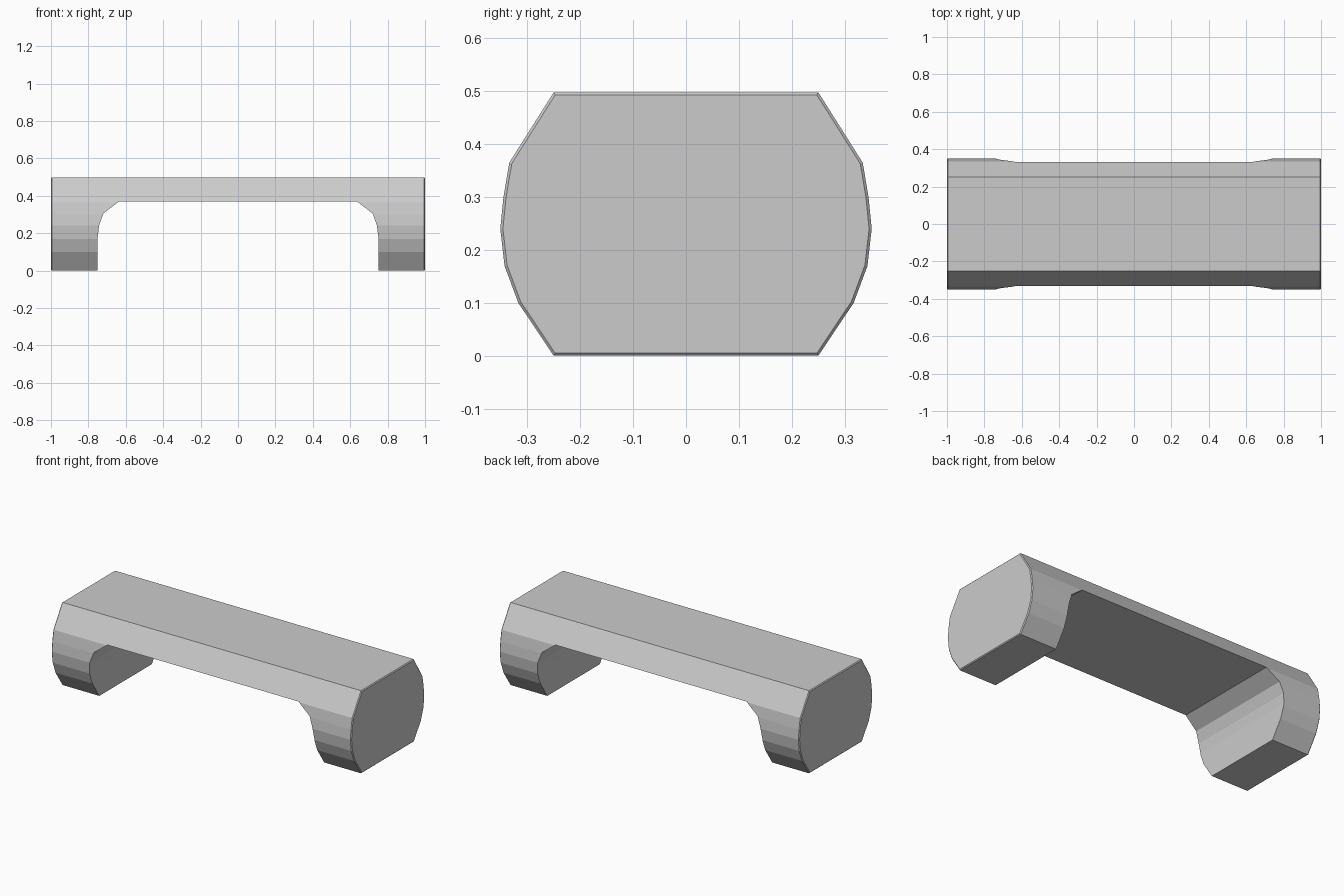
import bpy, bmesh
from mathutils import Vector

if "Cube" in bpy.data.objects:
    bpy.data.objects.remove(bpy.data.objects["Cube"])


def prism(name, outline, sweep, bevel=0.0):
    """Extrude a closed outline along a vector, optionally bevelling the end rims."""
    bm = bmesh.new()
    start = bm.faces.new([bm.verts.new(p) for p in outline])
    ext = bmesh.ops.extrude_face_region(bm, geom=[start], use_keep_orig=True)
    moved = [g for g in ext["geom"] if isinstance(g, bmesh.types.BMVert)]
    bmesh.ops.translate(bm, verts=moved, vec=Vector(sweep))
    bmesh.ops.recalc_face_normals(bm, faces=bm.faces)
    if bevel:
        rims = [e for f in bm.faces if len(f.verts) > 4 for e in f.edges]
        bmesh.ops.bevel(bm, geom=list(set(rims)), offset=bevel, segments=1,
                        profile=0.5, affect='EDGES')
    mesh = bpy.data.meshes.new(name)
    bm.to_mesh(mesh)
    bm.free()
    obj = bpy.data.objects.new(name, mesh)
    bpy.context.collection.objects.link(obj)
    return obj


# Handle bar: flat top and bottom, bulging front and back
side = [(0.25, 0.0), (0.317, 0.10), (0.343, 0.17), (0.351, 0.24),
        (0.345, 0.30), (0.334, 0.365), (0.25, 0.498)]
section = side + [(-y, z) for y, z in reversed(side)]
handle = prism("handle", [(-1, y, z) for y, z in section], (2, 0, 0), 0.005)

# Opening under the handle, with faceted upper corners
half = [(0.75, -0.1), (0.75, 0.18), (0.743, 0.24), (0.72, 0.305), (0.638, 0.368)]
arch = half + [(-x, z) for x, z in reversed(half)]
opening = prism("opening_cutter", [(x, -0.6, z) for x, z in arch], (0, 1.2, 0))
opening.hide_render = True

cut = handle.modifiers.new("opening", 'BOOLEAN')
cut.operation = 'DIFFERENCE'
cut.solver = 'EXACT'
cut.object = opening
bpy.context.view_layer.objects.active = handle
bpy.ops.object.modifier_apply(modifier=cut.name)
bpy.data.objects.remove(opening)
